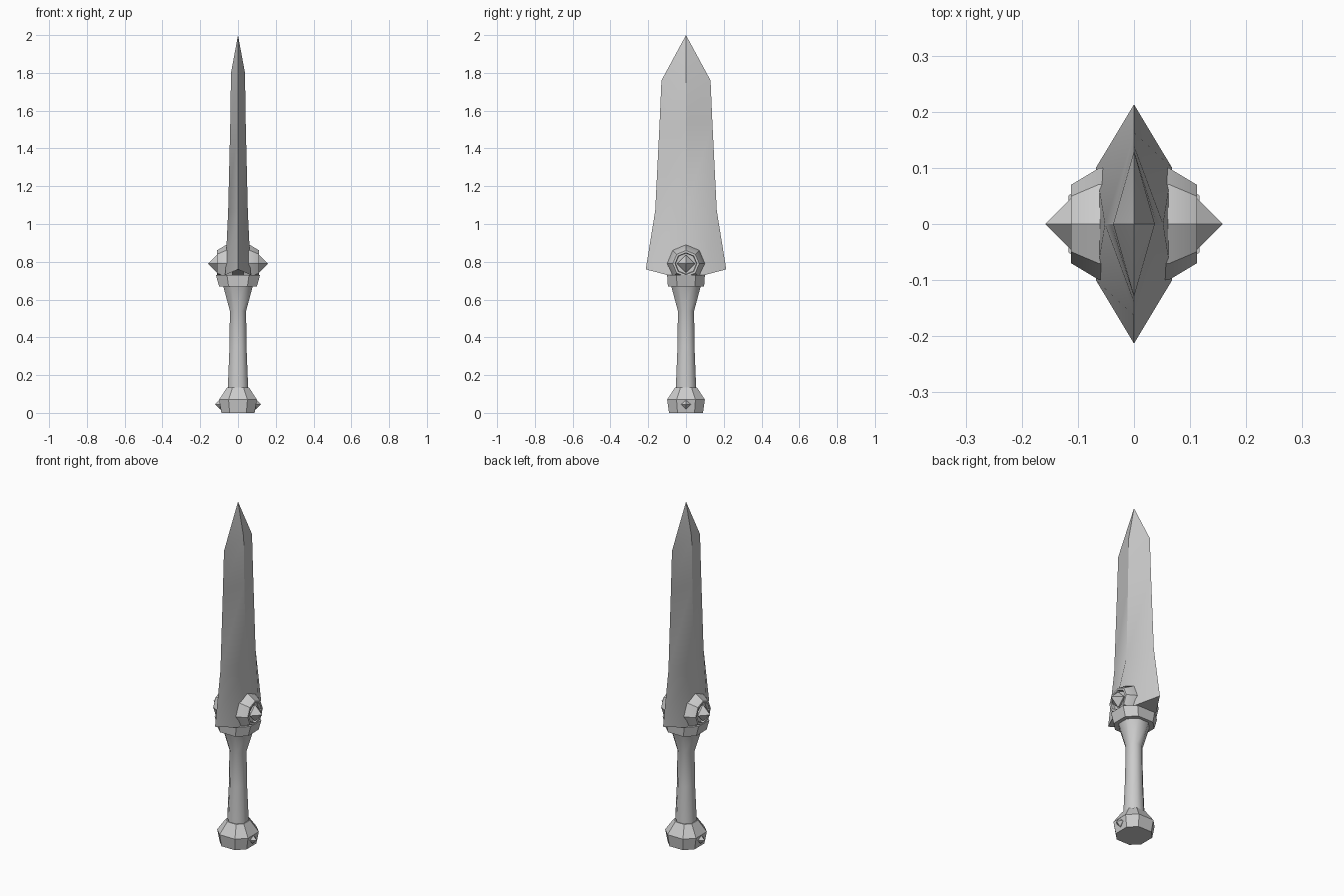
import bpy, bmesh, math
from mathutils import Vector

old = bpy.data.objects.get("Cube")
if old:
    bpy.data.objects.remove(old, do_unlink=True)

grey = bpy.data.materials.new("plain grey")
grey.use_nodes = True
COLOUR = (0.6, 0.6, 0.6, 1)
grey.diffuse_color = COLOUR
grey.node_tree.nodes["Principled BSDF"].inputs["Base Color"].default_value = COLOUR


def loft(name, rings, cap_end=True, angle=30):
    """Skin a stack of equal-length rings; coincident points are merged."""
    bm = bmesh.new()
    loops = [[bm.verts.new(p) for p in ring] for ring in rings]
    n = len(loops[0])
    for a, b in zip(loops, loops[1:]):
        for i in range(n):
            j = (i + 1) % n
            bm.faces.new((a[i], a[j], b[j], b[i]))
    bm.faces.new(loops[0][::-1])
    if cap_end:
        bm.faces.new(loops[-1])
    bmesh.ops.remove_doubles(bm, verts=bm.verts, dist=0.0005)
    bmesh.ops.recalc_face_normals(bm, faces=bm.faces)
    mesh = bpy.data.meshes.new(name)
    bm.to_mesh(mesh)
    bm.free()
    mesh.materials.append(grey)
    obj = bpy.data.objects.new(name, mesh)
    bpy.context.collection.objects.link(obj)
    bpy.ops.object.select_all(action="DESELECT")
    obj.select_set(True)
    bpy.context.view_layer.objects.active = obj
    bpy.ops.object.shade_smooth_by_angle(angle=math.radians(angle))
    return obj


def octagon(z, rx, ry, k=0.5):
    """Eight-sided ring with flats facing the axes."""
    quarter = [(1, -k), (1, k), (k, 1), (-k, 1)]
    pts = quarter + [(-x, -y) for x, y in quarter]
    return [(x * rx, y * ry, z) for x, y in pts]


def side_ring(side, x, r, n=8, z=0.79):
    """Ring facing sideways, with a corner pointing up."""
    return [(side * x, r * math.sin(math.tau * i / n), z + r * math.cos(math.tau * i / n))
            for i in range(n)]


# Blade: flat-sided at the base, turning into a ridged diamond above
def blade_ring(x, y, flat, z_side, z_edge):
    return [(0, -y, z_edge), (x, -flat, z_side), (x, flat, z_side),
            (0, y, z_edge), (-x, flat, z_side), (-x, -flat, z_side)]


loft("blade", [blade_ring(0.068, 0.213, 0.1, 0.73, 0.76),
               blade_ring(0.052, 0.163, 0, 1.07, 1.07),
               blade_ring(0.041, 0.14, 0, 1.53, 1.53),
               blade_ring(0.037, 0.13, 0, 1.8, 1.76),
               blade_ring(0, 0, 0, 2, 2)], cap_end=False)

# Handle, pommel and guard collar
loft("pommel", [octagon(0, 0.088, 0.09), octagon(0.07, 0.1, 0.1),
                octagon(0.135, 0.058, 0.058)])
loft("grip", [octagon(z, r, r, 0.43) for z, r in
              ((0.13, 0.054), (0.35, 0.045), (0.54, 0.043), (0.67, 0.078))], angle=50)
loft("guard_collar", [octagon(0.67, 0.1, 0.096), octagon(0.73, 0.117, 0.1)])

# Mirrored side mounts, gems and pommel studs
for side, label in ((1, "left"), (-1, "right")):
    loft(label + "_mount", [side_ring(side, x, r) for x, r in
                            ((0.03, 0.1), (0.062, 0.1), (0.112, 0.07),
                             (0.112, 0.058), (0.095, 0.055))])
    loft(label + "_gem", [side_ring(side, x, r, 4) for x, r in
                          ((0.075, 0.02), (0.11, 0.048), (0.158, 0))], cap_end=False)
    loft(label + "_pommel_stud", [side_ring(side, x, r, 4, 0.045) for x, r in
                                  ((0.08, 0.026), (0.096, 0.026), (0.122, 0))], cap_end=False)
